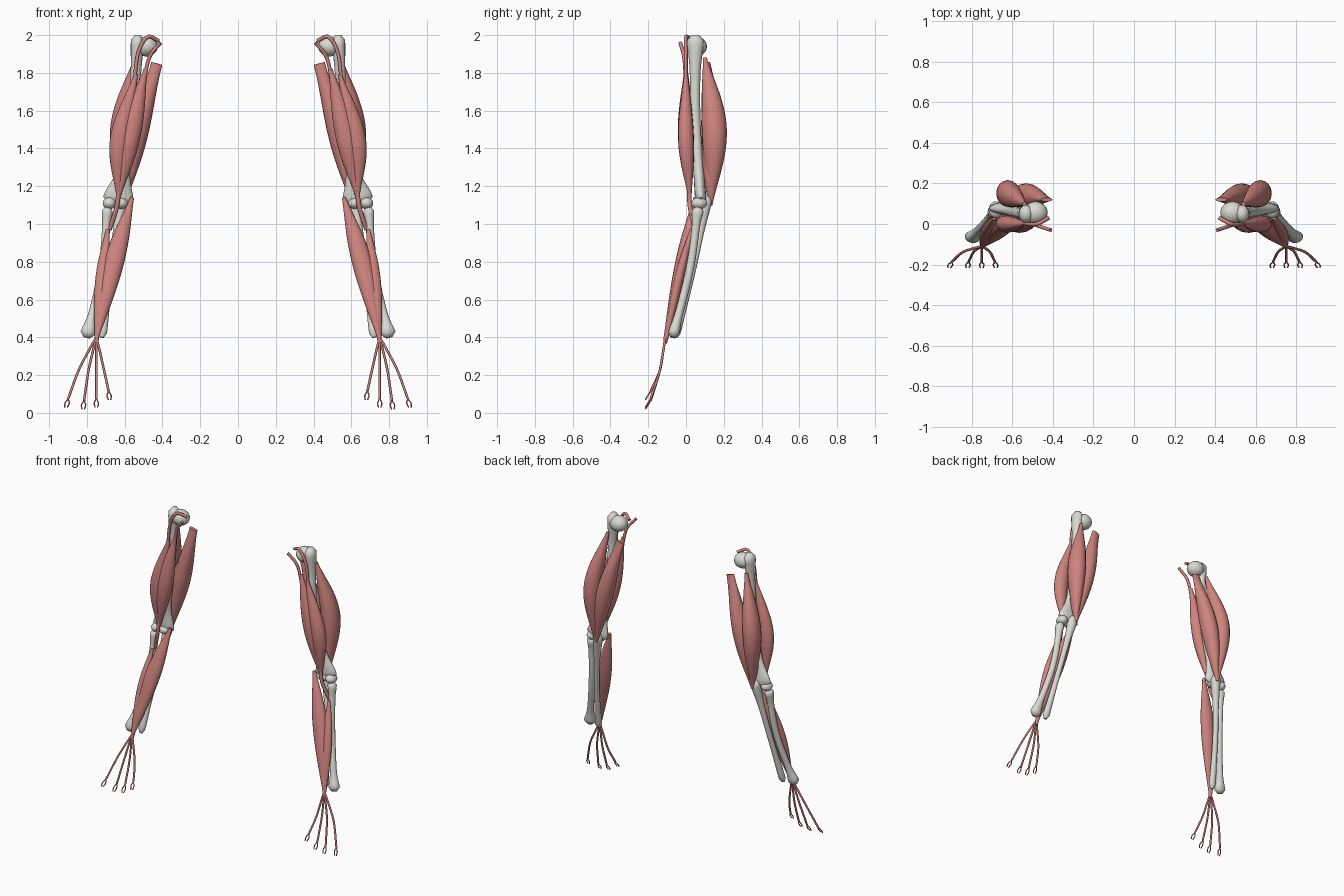
import bpy
import bmesh
import math
from mathutils import Vector, Matrix

start_cube = bpy.data.objects.get("Cube")
if start_cube:
    bpy.data.objects.remove(start_cube, do_unlink=True)


def make_material(name, red, green, blue):
    material = bpy.data.materials.new(name)
    material.use_nodes = True
    colour = (red, green, blue, 1)
    material.diffuse_color = colour
    shader = material.node_tree.nodes["Principled BSDF"]
    shader.inputs["Base Color"].default_value = colour
    return material


MUSCLE = make_material("muscle red", red=.62, green=.23, blue=.21)
BONE = make_material("bone ivory", red=.7, green=.7, blue=.65)


def finish(bm, name, side, material):
    """Mirror the part when needed and turn it into a smooth object."""
    if side == "right":
        mirror = Matrix.Diagonal((-1, 1, 1, 1))
        bmesh.ops.transform(bm, matrix=mirror, verts=bm.verts)
    bmesh.ops.recalc_face_normals(bm, faces=bm.faces)
    mesh = bpy.data.meshes.new(side + "_" + name)
    bm.to_mesh(mesh)
    bm.free()
    mesh.materials.append(material)
    part = bpy.data.objects.new(side + "_" + name, mesh)
    bpy.context.collection.objects.link(part)
    bpy.ops.object.select_all(action="DESELECT")
    part.select_set(True)
    bpy.context.view_layer.objects.active = part
    bpy.ops.object.shade_smooth_by_angle(angle=math.radians(60))


def spline(points, samples):
    """Smooth path through a few points."""
    points = [Vector(point) for point in points]
    before = points[0] * 2 - points[1]
    after = points[-1] * 2 - points[-2]
    points = [before, *points, after]
    spans = len(points) - 3
    path = []
    for index in range(samples + 1):
        place = spans * index / samples
        span = min(int(place), spans - 1)
        t = place - span
        a, b, c, d = points[span:span + 4]
        bend = (a * 2 - b * 5 + c * 4 - d) * t * t + (b * 3 - a - c * 3 + d) * t ** 3
        path.append(b + ((c - a) * t + bend) / 2)
    return path


def sweep(name, material, points, width, depth, sides=16, samples=32):
    """Sweep an ellipse whose two radii are rules of the distance along the path."""
    path = spline(points, samples)
    for side in ("left", "right"):
        bm = bmesh.new()
        rings = []
        across = Vector((1, 0, 0))
        for index, spot in enumerate(path):
            ahead = path[min(index + 1, samples)]
            behind = path[max(index - 1, 0)]
            tangent = (ahead - behind).normalized()
            across = (across - tangent * across.dot(tangent)).normalized()
            deep = tangent.cross(across)
            along = index / samples
            ring = []
            for corner in range(sides):
                angle = math.tau * corner / sides
                offset = across * width(along) * math.cos(angle)
                offset += deep * depth(along) * math.sin(angle)
                ring.append(bm.verts.new(spot + offset))
            rings.append(ring)
        for low, high in zip(rings, rings[1:]):
            for corner in range(sides):
                following = (corner + 1) % sides
                bm.faces.new((low[corner], low[following], high[following], high[corner]))
        bm.faces.new(rings[0])
        bm.faces.new(rings[-1])
        finish(bm, name, side, material)


def muscle(name, origin, belly, insertion, width, depth, origin_width=.01):
    """Spindle that swells from a narrow origin and tapers to its tendon."""
    def swelling(thickness, start):
        def radius(along):
            tip = start + (.01 - start) * min(along * 2, 1)
            return tip + (thickness - tip) * math.sin(math.pi * along) ** 1.2
        return radius
    sweep(name, MUSCLE, (origin, belly, insertion),
          swelling(width, origin_width), swelling(depth, .01))


def bone(name, top, middle, bottom, shaft, top_flare, bottom_flare, reach):
    """Round shaft with rounded, flared ends; each flare is (width, depth)."""
    def flaring(axis):
        def radius(along):
            upper = top_flare[axis] * math.exp(-(along / reach) ** 2)
            lower = bottom_flare[axis] * math.exp(-((1 - along) / reach) ** 2)
            rounding = math.sqrt(max(1 - (along * 2 - 1) ** 40, .2))
            return (shaft + upper + lower) * rounding
        return radius
    sweep(name, BONE, (top, middle, bottom), flaring(0), flaring(1))


def cord(name, points, thickness):
    def radius(along):
        return thickness
    sweep(name, MUSCLE, points, radius, radius, sides=8, samples=20)


def knob(name, centre, size):
    """Rounded joint surface of a bone."""
    for side in ("left", "right"):
        bm = bmesh.new()
        bmesh.ops.create_uvsphere(bm, u_segments=20, v_segments=12, radius=1)
        place = Matrix.Translation(centre) @ Matrix.Diagonal((*size, 1))
        bmesh.ops.transform(bm, matrix=place, verts=bm.verts)
        finish(bm, name, side, BONE)


# Upper arm bone with its head and elbow knuckles
bone("humerus", top=(.53, .05, 2), middle=(.56, .05, 1.55), bottom=(.64, .08, 1.1),
     shaft=.027, top_flare=(.01, .02), bottom_flare=(.06, .004), reach=.14)
knob("humerus_head", centre=(.485, .055, 1.94), size=(.06, .056, .053))
knob("capitulum", centre=(.68, .07, 1.11), size=(.036, .042, .032))
knob("trochlea", centre=(.62, .07, 1.11), size=(.04, .04, .03))

# Forearm bones
bone("radius", top=(.69, .065, 1.09), middle=(.72, .02, .76), bottom=(.8, -.07, .4),
     shaft=.021, top_flare=(.01, .013), bottom_flare=(.022, .012), reach=.1)
bone("ulna", top=(.61, .11, 1.15), middle=(.67, .04, .78), bottom=(.72, -.055, .4),
     shaft=.018, top_flare=(.016, .016), bottom_flare=(.006, .003), reach=.2)

# Two heads of the front upper arm muscle
muscle("biceps_long_head", origin=(.54, 0, 1.79), belly=(.625, 0, 1.45),
       insertion=(.635, .02, 1.15), width=.052, depth=.042)
muscle("biceps_short_head", origin=(.49, 0, 1.82), belly=(.57, 0, 1.47),
       insertion=(.63, .02, 1.15), width=.055, depth=.043)

# Cords that tie the front muscle to the shoulder and the elbow
cord("elbow_tendon", [(.63, .02, 1.24), (.64, .02, 1.1), (.68, .05, .97)], thickness=.012)
cord("long_head_tendon", [(.42, .03, 1.97), (.48, 0, 1.99), (.53, 0, 1.9), (.55, 0, 1.73)],
     thickness=.01)
cord("short_head_tendon", [(.41, -.03, 1.96), (.47, -.01, 1.88), (.5, 0, 1.74)],
     thickness=.01)

# Three heads of the rear upper arm muscle
muscle("triceps_long_head", origin=(.43, .12, 1.85), belly=(.53, .14, 1.48),
       insertion=(.61, .13, 1.1), width=.055, depth=.06, origin_width=.03)
muscle("triceps_lateral_head", origin=(.54, .1, 1.88), belly=(.62, .15, 1.5),
       insertion=(.61, .13, 1.1), width=.057, depth=.066)
muscle("triceps_medial_head", origin=(.53, .1, 1.6), belly=(.59, .12, 1.33),
       insertion=(.61, .13, 1.1), width=.055, depth=.035)

# Forearm finger flexor with two bellies
muscle("flexor_inner_belly", origin=(.56, .05, 1.14), belly=(.655, -.02, .8),
       insertion=(.75, -.11, .39), width=.052, depth=.036)
muscle("flexor_outer_belly", origin=(.69, .03, .97), belly=(.72, -.04, .7),
       insertion=(.75, -.11, .37), width=.036, depth=.025)

# Finger tendons, each splitting into two slips that curl back together
wrist = Vector((.75, -.11, .4))
finger_tips = {"index": (.91, .03), "middle": (.82, .02), "ring": (.75, .03), "little": (.68, .07)}
for finger, (tip_x, tip_z) in finger_tips.items():
    tip = Vector((tip_x, -.215, tip_z))
    fan = tip_x - wrist.x
    spread = Vector((wrist.x + fan * .25, -.12, .33))
    bend = Vector((wrist.x + fan * .6, -.14, .22))
    fork = Vector((wrist.x + fan * .93, -.187, tip_z + .045))
    cord(finger + "_tendon", [wrist, spread, bend, fork], thickness=.0065)
    for label, way in (("inner", -1), ("outer", 1)):
        bow = Vector((way * .011, 0, 0))
        middle = fork.lerp(tip, .5) + bow
        cord(finger + "_" + label + "_slip", [fork, middle, tip + bow * .6], thickness=.0035)
